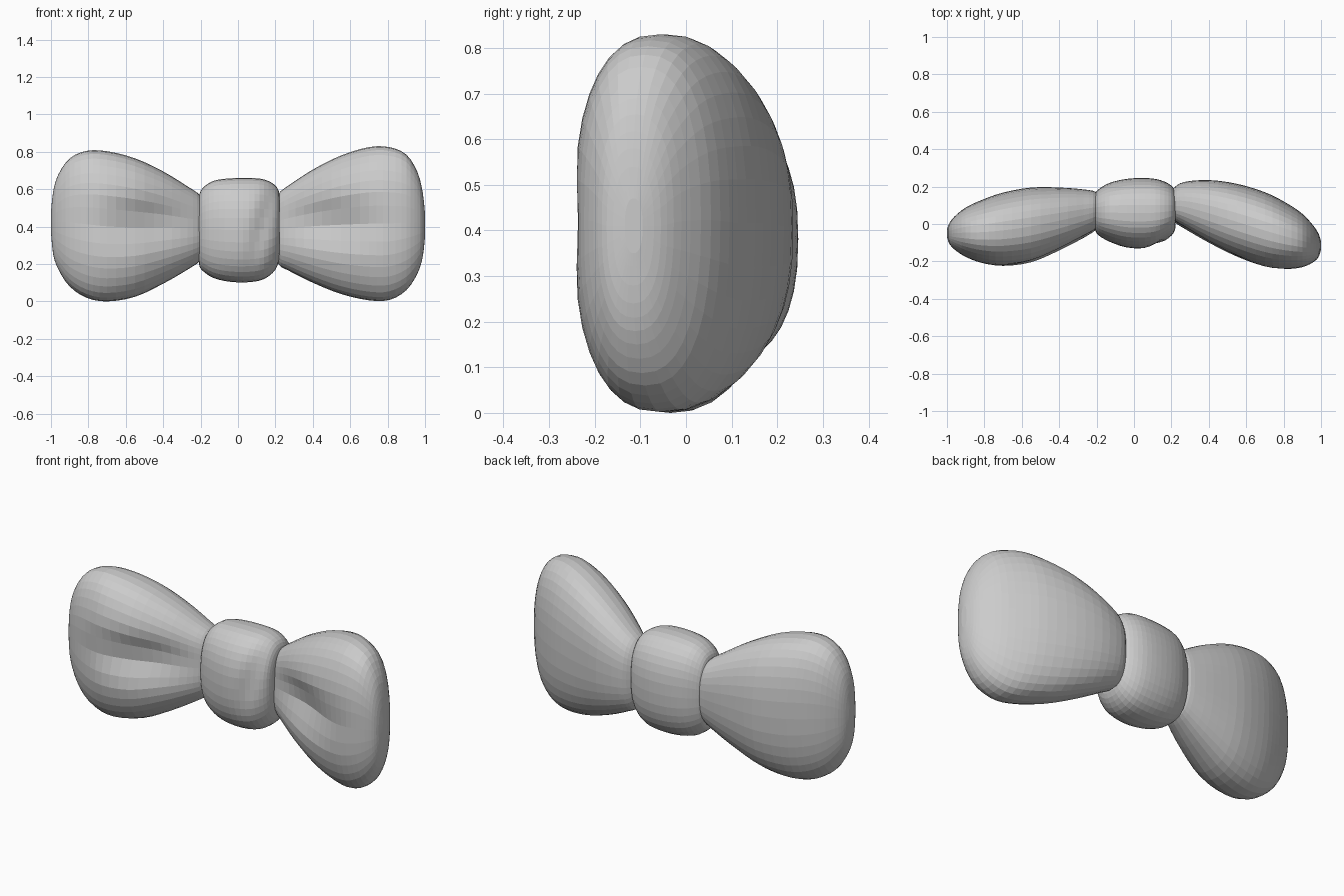
import bpy, bmesh
from math import sin, cos, pi, exp, copysign

SIDES = 36


def spline(rows, steps):
    """Catmull-Rom interpolation through station rows."""
    out = []
    for i in range(len(rows) - 1):
        p = [rows[max(0, min(len(rows) - 1, i + k))] for k in (-1, 0, 1, 2)]
        for s in range(steps):
            t = s / steps
            out.append([0.5 * (2 * b + (c - a) * t + (2 * a - 5 * b + 4 * c - d) * t * t
                               + (3 * b - a - 3 * c + d) * t ** 3) for a, b, c, d in zip(*p)])
    return out + [list(rows[-1])]


def power(v, e):
    return copysign(abs(v) ** e, v)


def loft(name, rows, exponent, dent, steps=3):
    """Skin rounded sections given as (x, y front, y back, z bottom, z top)."""
    bm = bmesh.new()
    rings = []
    for x, y0, y1, z0, z1 in spline(rows, steps):
        ring = []
        for k in range(SIDES):
            a = 2 * pi * k / SIDES
            y = (y0 + y1) / 2 + (y1 - y0) / 2 * power(cos(a), 2 / exponent)
            z = (z0 + z1) / 2 + (z1 - z0) / 2 * power(sin(a), 2 / exponent)
            if cos(a) < 0:
                y += dent(x, z) * min(1, -2 * cos(a))
            ring.append(bm.verts.new((x, y, z)))
        rings.append(ring)
    for r, s in zip(rings, rings[1:]):
        for k in range(SIDES):
            n = (k + 1) % SIDES
            bm.faces.new((r[k], r[n], s[n], s[k]))
    for ring in (rings[0], rings[-1]):
        bmesh.ops.poke(bm, faces=[bm.faces.new(ring)])
    bmesh.ops.recalc_face_normals(bm, faces=bm.faces[:])
    mesh = bpy.data.meshes.new(name)
    bm.to_mesh(mesh)
    bm.free()
    obj = bpy.data.objects.new(name, mesh)
    bpy.context.collection.objects.link(obj)
    return obj


def bump(v, centre, width):
    return exp(-((v - centre) / width) ** 2)


def wing_dent(x, z):
    # horizontal pinch across the front of each wing
    return 0.07 * bump(abs(x), 0.50, 0.24) * bump(z, 0.42, 0.11)


def knot_dent(x, z):
    # slanted fabric fold on the front of the knot
    return 0.018 * bump(x - 0.25 * (z - 0.4), 0.13, 0.05) * bump(z, 0.42, 0.2)


# Wings
loft("right_wing", [
    (0.17, 0.05, 0.14, 0.30, 0.50),
    (0.215, 0.00, 0.195, 0.20, 0.575),
    (0.27, -0.04, 0.225, 0.165, 0.62),
    (0.40, -0.12, 0.235, 0.10, 0.705),
    (0.55, -0.192, 0.215, 0.04, 0.78),
    (0.70, -0.24, 0.17, 0.006, 0.825),
    (0.81, -0.248, 0.115, 0.008, 0.825),
    (0.90, -0.235, 0.055, 0.06, 0.785),
    (0.96, -0.205, -0.01, 0.15, 0.69),
    (0.988, -0.175, -0.055, 0.24, 0.58),
    (1.00, -0.135, -0.095, 0.35, 0.47)], 2.4, wing_dent)
loft("left_wing", [
    (-0.15, 0.02, 0.12, 0.30, 0.48),
    (-0.20, -0.04, 0.17, 0.22, 0.565),
    (-0.27, -0.09, 0.185, 0.17, 0.615),
    (-0.40, -0.16, 0.195, 0.095, 0.695),
    (-0.55, -0.22, 0.195, 0.025, 0.765),
    (-0.70, -0.236, 0.168, 0.0, 0.803),
    (-0.81, -0.217, 0.13, 0.02, 0.805),
    (-0.90, -0.18, 0.088, 0.08, 0.765),
    (-0.96, -0.138, 0.04, 0.17, 0.68),
    (-0.988, -0.105, 0.003, 0.25, 0.59),
    (-1.00, -0.07, -0.03, 0.37, 0.48)], 2.4, wing_dent)

# Centre knot
loft("knot", [
    (-0.205, 0.00, 0.12, 0.27, 0.50),
    (-0.208, -0.03, 0.16, 0.20, 0.56),
    (-0.19, -0.06, 0.185, 0.165, 0.605),
    (-0.13, -0.095, 0.22, 0.125, 0.645),
    (-0.04, -0.125, 0.241, 0.105, 0.658),
    (0.06, -0.13, 0.246, 0.103, 0.66),
    (0.14, -0.11, 0.235, 0.12, 0.652),
    (0.20, -0.065, 0.205, 0.17, 0.62),
    (0.222, -0.02, 0.165, 0.24, 0.57),
    (0.218, 0.02, 0.13, 0.30, 0.50)], 2.4, knot_dent)
